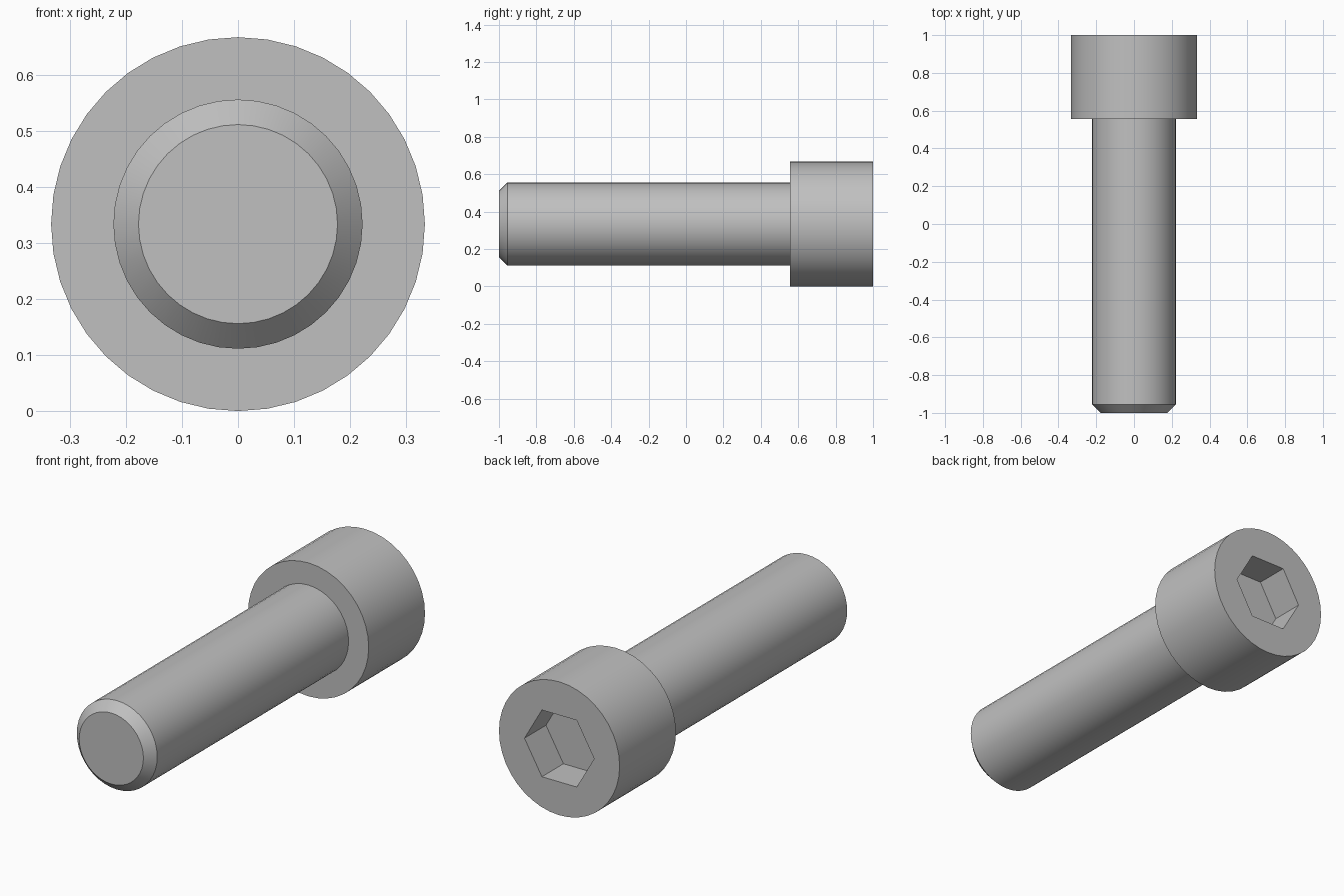
import bpy, bmesh, math

if "Cube" in bpy.data.objects:
    bpy.data.objects.remove(bpy.data.objects["Cube"])

SEG = 40            # sides of the round parts
R_HEAD, R_SHAFT, R_TIP = 0.3333, 0.2222, 0.1775
Y_TIP, Y_CHAMFER, Y_NECK, Y_TOP = -1.0, -0.955, 0.5556, 1.0
R_HEX, HEX_DEPTH = 0.1925, 0.17

steel = bpy.data.materials.new("steel_grey")
steel.diffuse_color = (0.53, 0.53, 0.53, 1)
steel.use_nodes = True
steel.node_tree.nodes["Principled BSDF"].inputs["Base Color"].default_value = steel.diffuse_color


def ring(bm, radius, y, sides):
    """Ring of vertices around the bolt axis, starting on +x."""
    return [bm.verts.new((radius * math.cos(2 * math.pi * i / sides), y,
                          R_HEAD + radius * math.sin(2 * math.pi * i / sides)))
            for i in range(sides)]


def bridge(bm, a, b):
    n = len(a)
    for i in range(n):
        j = (i + 1) % n
        bm.faces.new((a[i], a[j], b[j], b[i]))


bm = bmesh.new()

# Shaft with chamfered tip, shoulder and head wall
profile = [(R_TIP, Y_TIP), (R_SHAFT, Y_CHAMFER), (R_SHAFT, Y_NECK),
           (R_HEAD, Y_NECK), (R_HEAD, Y_TOP)]
rings = [ring(bm, r, y, SEG) for r, y in profile]
bm.faces.new(rings[0])
for a, b in zip(rings, rings[1:]):
    bridge(bm, a, b)

# Hexagonal socket: opening, walls and floor
opening = ring(bm, R_HEX, Y_TOP, 6)
floor = ring(bm, R_HEX, Y_TOP - HEX_DEPTH, 6)
bridge(bm, opening, floor)
bm.faces.new(floor)

# Flat head face around the socket
edges = [bm.edges.get((loop[i], loop[(i + 1) % len(loop)]))
         for loop in (rings[-1], opening) for i in range(len(loop))]
bmesh.ops.triangle_fill(bm, use_beauty=True, use_dissolve=False, edges=edges)

bmesh.ops.recalc_face_normals(bm, faces=bm.faces[:])
mesh = bpy.data.meshes.new("socket_head_bolt")
bm.to_mesh(mesh)
bm.free()
mesh.materials.append(steel)

bolt = bpy.data.objects.new("socket_head_bolt", mesh)
bpy.context.collection.objects.link(bolt)
bpy.context.view_layer.objects.active = bolt
bolt.select_set(True)
bpy.ops.object.shade_smooth_by_angle(angle=math.radians(30))
